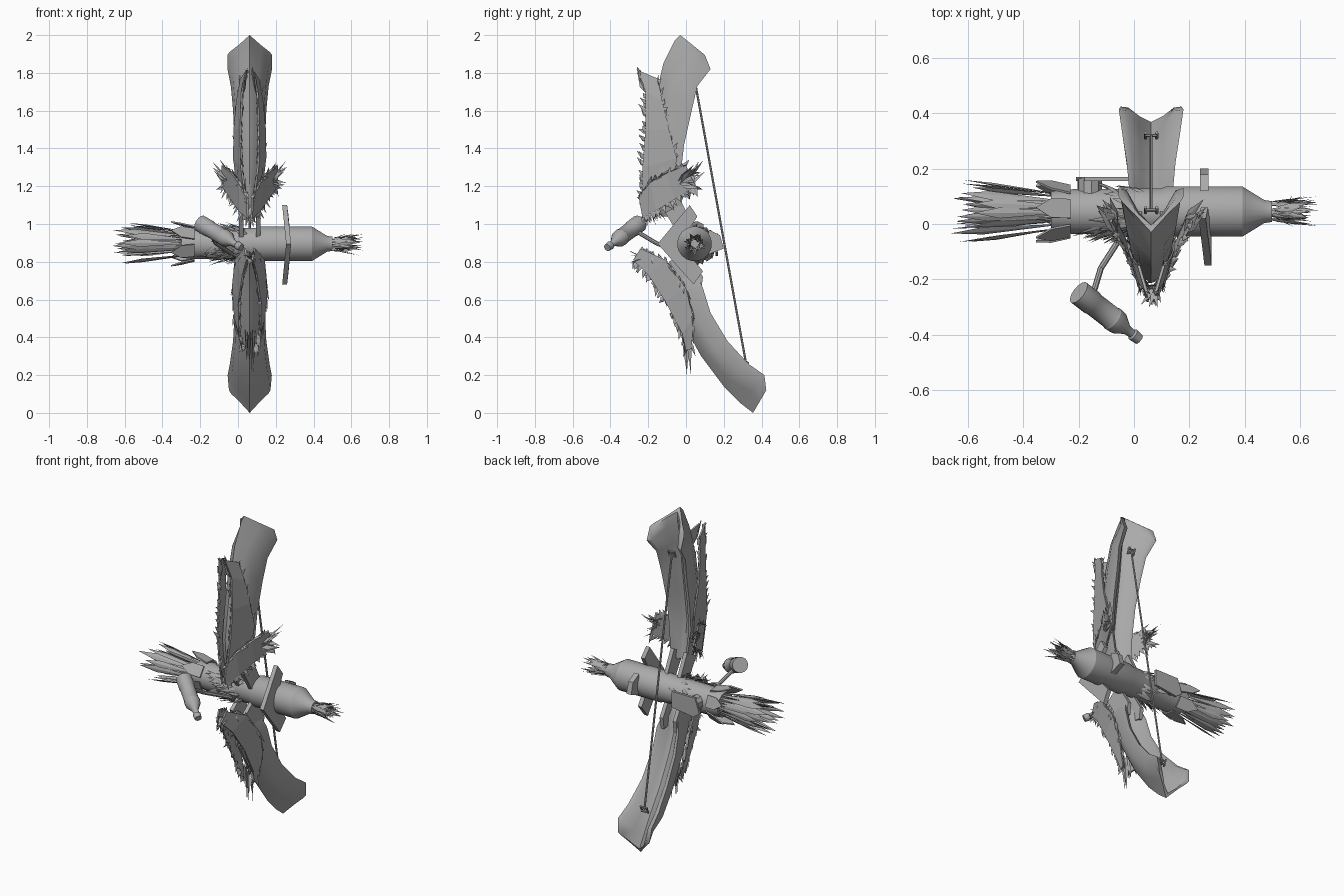
import bpy, bmesh, math, random
from mathutils import Vector as V

if "Cube" in bpy.data.objects:
    bpy.data.objects.remove(bpy.data.objects["Cube"])
random.seed(4)
R = random.uniform
CX = 0.062                      # centre line of the bow
AX = V((0, 0.045, 0.895))       # axis of the cross barrel

grey = bpy.data.materials.new("bone grey")
grey.diffuse_color = (0.40, 0.40, 0.40, 1)
grey.use_nodes = True
grey.node_tree.nodes["Principled BSDF"].inputs["Base Color"].default_value = grey.diffuse_color


def finish(bm, name, smooth=None):
    bmesh.ops.recalc_face_normals(bm, faces=bm.faces)
    me = bpy.data.meshes.new(name)
    bm.to_mesh(me)
    bm.free()
    me.materials.append(grey)
    ob = bpy.data.objects.new(name, me)
    bpy.context.collection.objects.link(ob)
    if smooth:
        bpy.ops.object.select_all(action='DESELECT')
        ob.select_set(True)
        bpy.context.view_layer.objects.active = ob
        bpy.ops.object.shade_smooth_by_angle(angle=math.radians(smooth))
    return ob


def loft(bm, rings):
    """Skin closed rings of points and cap both ends."""
    vs = [[bm.verts.new(p) for p in r] for r in rings]
    n = len(vs[0])
    for a, b in zip(vs, vs[1:]):
        for i in range(n):
            bm.faces.new((a[i], a[(i + 1) % n], b[(i + 1) % n], b[i]))
    bm.faces.new(vs[0])
    bm.faces.new(vs[-1][::-1])


def turned(bm, start, end, profile, sides=16):
    """Round part along a line; profile = (distance 0-1, radius)."""
    start, end = V(start), V(end)
    d = (end - start).normalized()
    u = d.orthogonal().normalized()
    w = d.cross(u)
    loft(bm, [[start.lerp(end, t) + r * (math.cos(a) * u + math.sin(a) * w)
               for a in (2 * math.pi * i / sides for i in range(sides))]
              for t, r in profile])


def spike(bm, base, tip, side, width, belly=0.35):
    """Flat pointed blade with a low ridge."""
    base, tip = V(base), V(tip)
    d = tip - base
    s = V(side)
    s = (s - d * (s.dot(d) / d.length_squared)).normalized() * width
    n = d.cross(s).normalized() * width * 0.25
    m = base.lerp(tip, belly)
    b, t = bm.verts.new(base), bm.verts.new(tip)
    q = [bm.verts.new(m + k) for k in (s, n, -s, -n)]
    for i in range(4):
        bm.faces.new((b, q[i], q[(i + 1) % 4]))
        bm.faces.new((t, q[(i + 1) % 4], q[i]))


def slab(bm, pts, off):
    loft(bm, [[V(p) for p in pts], [V(p) + V(off) for p in pts]])


# Bone limbs: ridged front, grooved back
# rows = front y,z, back y,z, half width, ridge sharpness
HALF = [(.5, .1), (.9, .42), (1, 1), (.75, .98), (.38, .74)]
SHARP = [.5, .85, 1, .95, .5]


def limb(name, rows):
    bm = bmesh.new()
    rings = []
    for fy, fz, by, bz, w, k in rows:
        half = [(s, t + (h - t) * k) for (s, t), h in zip(HALF, SHARP)]
        sec = ([(0, 0)] + half + [(0, .68 - .48 * k)]
               + [(-s, t) for s, t in reversed(half)])
        rings.append([(CX + s * w, fy + (by - fy) * t, fz + (bz - fz) * t) for s, t in sec])
    loft(bm, rings)
    finish(bm, name, 50)


limb("upper_limb", [(-.03, 2.0, .10, 1.895, .118, 1), (-.06, 1.97, .13, 1.82, .118, .8),
                    (-.12, 1.85, .06, 1.73, .1, .4), (-.155, 1.7, .03, 1.6, .088, .2),
                    (-.185, 1.5, -.01, 1.42, .08, .1), (-.215, 1.3, -.03, 1.25, .075, .1),
                    (-.2, 1.12, -.02, 1.1, .06, 0), (-.13, 1.04, -.04, 1.04, .04, 0)])
limb("lower_limb", [(.355, .0, .425, .12, .11, 1), (.29, .05, .415, .2, .117, .8),
                    (.2, .14, .33, .26, .105, .4), (.08, .3, .22, .38, .088, .2),
                    (-.03, .5, .13, .53, .08, .1), (-.1, .63, .09, .66, .075, .1),
                    (-.15, .73, .07, .71, .06, 0), (-.2, .8, -.05, .79, .03, 0)])


# Mirrored fur panels with ragged edges
def panel(name, front, back, fdir, bdir, count, length):
    bm = bmesh.new()
    for s in (-1, 1):
        f = [V((CX + s * x, y, z)) for x, y, z in front]
        b = [V((CX + s * x, y, z)) for x, y, z in back]
        t = V((s * .01, 0, 0))
        loft(bm, [[p, q, q + t, p + t] for p, q in zip(f, b)])
        for edge, d in ((f, fdir), (b, bdir)):
            for i in range(count):
                u = (i + R(0, .9)) / count * (len(edge) - 1)
                k = min(int(u), len(edge) - 2)
                p = edge[k].lerp(edge[k + 1], u - k)
                j = V((s * d[0] + R(-.2, .2), d[1] + R(-.3, .3), d[2] + R(-.3, .3)))
                along = edge[k + 1] - edge[k]
                spike(bm, p - j * .02, p + j * length * R(.5, 1), along, .012)
    finish(bm, name)


panel("upper_fur", [(.012, -.245, 1.81), (.035, -.215, 1.7), (.042, -.215, 1.5),
                    (.038, -.23, 1.3), (.012, -.235, 1.1)],
      [(.04, -.15, 1.77), (.062, -.125, 1.65), (.076, -.09, 1.5),
       (.078, -.05, 1.35), (.06, -.06, 1.2)],
      (.1, -.5, .6), (.15, .1, .5), 18, .06)
panel("collar_fur", [(.008, -.25, 1.14), (.05, -.19, 1.22), (.09, -.1, 1.27), (.14, .0, 1.31)],
      [(.005, -.23, 1.03), (.05, -.16, 1.07), (.09, -.06, 1.13), (.14, .05, 1.2)],
      (.35, .2, .4), (.3, .3, -.6), 22, .07)
panel("lower_fur", [(.008, -.28, .81), (.03, -.2, .73), (.05, -.11, .59), (.05, -.02, .42), (.025, .0, .33)],
      [(.02, -.24, .87), (.07, -.11, .81), (.085, .0, .66), (.072, .04, .5), (.035, .03, .34)],
      (.15, -.1, -.6), (.2, .15, -.8), 18, .07)

# Front crest halves bridging the panels, hanging strands, wing tips
bm = bmesh.new()
for i in range(8):
    x = CX + R(-.035, .035)
    spike(bm, (x, R(-.02, .02), .44), (CX + (x - CX) * .6, R(0, .03), R(.2, .3)), (0, 1, 0), .012)
for s in (-1, 1):
    spike(bm, (CX + s * .035, -.2, 1.68), (CX + s * .012, -.26, 1.83), (0, 1, 0), .025)
    for i in range(14):
        spike(bm, (CX + s * .12, R(-.05, .03), R(1.19, 1.28)),
              (CX + s * R(.15, .2), R(.02, .1), R(1.15, 1.34)), (0, 1, .5), .015)
for i in range(8):
    spike(bm, (CX + R(-.03, .03), R(-.22, -.16), 1.1),
          (CX + R(-.03, .03), R(-.24, -.1), R(.97, 1.03)), (1, 0, 0), .014)
    spike(bm, (CX + R(-.03, .03), -.22, .82),
          (CX + R(-.04, .04), R(-.31, -.25), R(.76, .88)), (1, 0, 0), .012)
finish(bm, "loose_strands")

# Bow string with a tie at each end
bm = bmesh.new()
ends = (V((CX, .05, 1.74)), V((CX, .32, .25)))
turned(bm, ends[0], ends[1], [(0, .006), (1, .006)], 6)
for e in ends:
    for dz in (-.012, .012):
        turned(bm, e + V((-.022, 0, dz)), e + V((.022, 0, dz)), [(0, .006), (1, .006)], 6)
    for s in (-1, 1):
        turned(bm, e + V((s * .02, -.01, -.02)), e + V((s * .02, .01, .02)), [(0, .006), (1, .006)], 6)
finish(bm, "bow_string", 40)

# Cross barrel: bottle shape lying along x
bm = bmesh.new()
turned(bm, AX + V((-.3, 0, 0)), AX + V((.5, 0, 0)),
       [(0, .075), (.1, .082), (.5, .085), (.52, .092), (.865, .092), (.965, .042), (1, .038)], 20)
finish(bm, "barrel", 25)

# Tail feathers, nose tuft, fur on the barrel and flared collar fins
tail, tuft, fur, fins = (bmesh.new() for _ in range(4))


def ring(a, r, x):
    return AX + V((x, r * math.cos(a), r * math.sin(a)))


def tangent(a):
    return V((0, -math.sin(a), math.cos(a)))


for i in range(24):
    a = i * 2.4
    r, k = ((.075, R(1.3, 1.65)) if i % 2 else (.045, R(1.1, 1.6)))
    spike(tail, ring(a, r * .8, -.24), ring(a, r * k, -R(.57, .67)), tangent(a), .02, .72)
for i in range(60):
    a = i * 2.4
    spike(tuft, ring(a, R(.015, .038), R(.47, .55)),
          ring(a + R(-.5, .5), R(.015, .062), R(.56, .67)), tangent(a), .009)
for i in range(80):
    a = math.pi + (R(-1.5, 1.5) if i < 55 else R(-3.1, 3.1))
    x = R(-.12, .06)
    spike(fur, ring(a, .08, x), ring(a + R(-.3, .3), R(.095, .125), x - R(.05, .11)), tangent(a), .013)
for i in range(6):
    a = .4 + i * math.pi / 3
    t = tangent(a) * .035
    p, q, e = ring(a, .083, -.23), ring(a, .1, -.3), ring(a, .113, -.355)
    slab(fins, [p - t, p + t, q + t, e, q - t], ring(a, .008, 0) - AX)
finish(tail, "tail_feathers")
finish(tuft, "nose_tuft")
finish(fur, "barrel_fur")
finish(fins, "tail_fins")

# Chevron guard plate and small rear fin near the nose
bm = bmesh.new()
cx = .25
slab(bm, [(cx - .016, .02, 1.1), (cx + .005, -.15, .895), (cx - .016, .04, .68),
          (cx - .008, .09, .75), (cx + .005, -.03, .895), (cx - .008, .06, 1.04)], (.026, 0, 0))
slab(bm, [(.238, .12, .84), (.238, .2, .87), (.238, .18, .94), (.238, .12, .97)], (.032, 0, 0))
finish(bm, "guard_plate")

# Grip blocks joining the limbs to the barrel
bm = bmesh.new()
for s in (-1, 1):
    x = CX + s * .045 - .012
    slab(bm, [(x, -.11, 1.06), (x, -.02, 1.11), (x, .05, .97), (x, -.03, .93)], (.024, 0, 0))
    slab(bm, [(x, -.09, .8), (x, .0, .87), (x, .09, .72), (x, .08, .65), (x, .0, .66)], (.024, 0, 0))
finish(bm, "grip_blocks")

# Rear block and cap on the barrel
bm = bmesh.new()
slab(bm, [(-.21, .155, .86), (-.18, .155, .95), (-.02, .155, .95), (-.02, .155, .85), (-.17, .155, .83)], (0, .015, 0))
turned(bm, (-.16, .11, .9), (-.16, .165, .9), [(0, .045), (1, .045)], 10)
finish(bm, "rear_block", 30)

# Small hanging bottle and the rod that carries it
bm = bmesh.new()
turned(bm, (-.2, -.248, 1.003), (.018, -.417, .875),
       [(0, .046), (.22, .046), (.24, .043), (.54, .043), (.56, .046),
        (.66, .043), (.8, .018), (.88, .016), (.9, .023), (1, .02)], 14)
finish(bm, "hanging_bottle", 30)
bm = bmesh.new()
turned(bm, (-.15, -.26, .96), (-.12, -.16, .9), [(0, .011), (1, .011)], 8)
turned(bm, (-.12, -.16, .9), (-.03, -.02, .84), [(0, .011), (1, .011)], 8)
finish(bm, "bottle_rod", 40)
